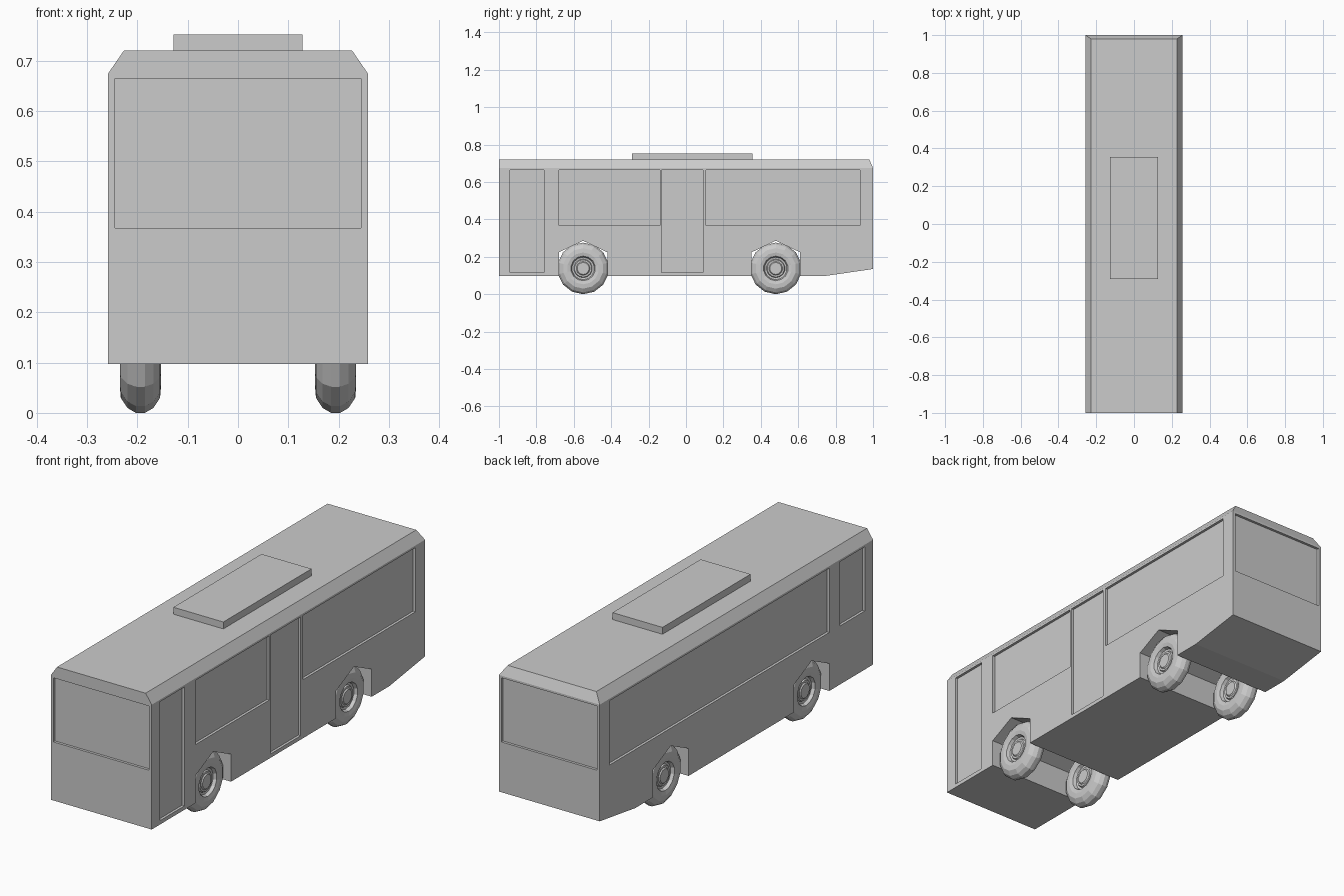
import bpy, bmesh
from math import sin, cos, pi

if "Cube" in bpy.data.objects:
    bpy.data.objects.remove(bpy.data.objects["Cube"])

def finish(name, bm):
    bmesh.ops.recalc_face_normals(bm, faces=bm.faces)
    me = bpy.data.meshes.new(name)
    bm.to_mesh(me)
    bm.free()
    ob = bpy.data.objects.new(name, me)
    bpy.context.collection.objects.link(ob)
    return ob

def add_box(bm, x, y, z):
    vs = bmesh.ops.create_cube(bm, size=1)["verts"]
    for v in vs:
        for i, (a, b) in enumerate((x, y, z)):
            v.co[i] = a if v.co[i] < 0 else b

def add_prism(bm, profile, x0, x1):
    """Extrude a (y, z) outline along x."""
    f = bm.faces.new([bm.verts.new((x0, y, z)) for y, z in profile])
    top = bmesh.ops.extrude_face_region(bm, geom=[f])["geom"]
    for v in top:
        if isinstance(v, bmesh.types.BMVert):
            v.co.x = x1

def cut(ob, cutter):
    mod = ob.modifiers.new("cut", 'BOOLEAN')
    mod.operation, mod.solver, mod.object = 'DIFFERENCE', 'EXACT', cutter
    bpy.context.view_layer.objects.active = ob
    bpy.ops.object.modifier_apply(modifier=mod.name)
    bpy.data.objects.remove(cutter)

AXLES = (-0.55, 0.48)
W, D = 0.258, 0.012          # half width, panel recess depth

# Body shell: chamfered roof edges, sloped tail underside
bm = bmesh.new()
for s in (-1, 1):
    for p in ((W, -1, 0.097), (W, -1, 0.675), (0.227, -1, 0.72), (0.227, 0.98, 0.72),
              (W, 1, 0.675), (W, 1, 0.135), (W, 0.74, 0.097)):
        bm.verts.new((s * p[0], p[1], p[2]))
bmesh.ops.convex_hull(bm, input=bm.verts)
bmesh.ops.dissolve_limit(bm, angle_limit=0.01, verts=bm.verts, edges=bm.edges)
body = finish("bus_body", bm)

# Wheel arches: pointed channels running the full width
bm = bmesh.new()
for y in AXLES:
    add_prism(bm, [(y - 0.13, 0), (y + 0.13, 0), (y + 0.13, 0.224),
                   (y, 0.286), (y - 0.13, 0.224)], -0.4, 0.4)
cut(body, finish("arch_cutter", bm))

# Recessed windows and doors
LOW, SILL, TOP = 0.115, 0.368, 0.665
right = [(-0.94, -0.76, LOW), (-0.68, -0.14, SILL), (-0.13, 0.09, LOW), (0.107, 0.93, SILL)]
left = [(-0.94, -0.76, SILL), (-0.68, 0.93, SILL)]
bm = bmesh.new()
for y0, y1, z in right:
    add_box(bm, (W - D, 0.3), (y0, y1), (z, TOP))
for y0, y1, z in left:
    add_box(bm, (-0.3, D - W), (y0, y1), (z, TOP))
for y in ((-1.1, -1 + D), (1 - D, 1.1)):
    add_box(bm, (-0.245, 0.245), y, (SILL, TOP))
cut(body, finish("panel_cutter", bm))

# Roof unit
bm = bmesh.new()
add_box(bm, (-0.128, 0.128), (-0.29, 0.355), (0.715, 0.752))
finish("roof_unit", bm)

# Wheels: symmetric lathe profile (radius, offset along axle)
half = [(0.032, 0.032), (0.037, 0.027), (0.046, 0.027), (0.05, 0.02), (0.06, 0.022),
        (0.066, 0.037), (0.085, 0.041), (0.108, 0.039), (0.128, 0.026), (0.138, 0.009)]
profile = half + [(r, -x) for r, x in reversed(half)]
N = 14
for axle, y in zip(("front", "rear"), AXLES):
    for side, s in (("left", -1), ("right", 1)):
        bm = bmesh.new()
        rings = [[bm.verts.new((s * 0.194 + x, y + r * sin(2 * pi * i / N),
                                0.138 - r * cos(2 * pi * i / N))) for i in range(N)]
                 for r, x in profile]
        for a, b in zip(rings, rings[1:]):
            for i in range(N):
                j = (i + 1) % N
                bm.faces.new((a[i], a[j], b[j], b[i]))
        bm.faces.new(rings[0])
        bm.faces.new(rings[-1])
        finish(f"{axle}_{side}_wheel", bm)
